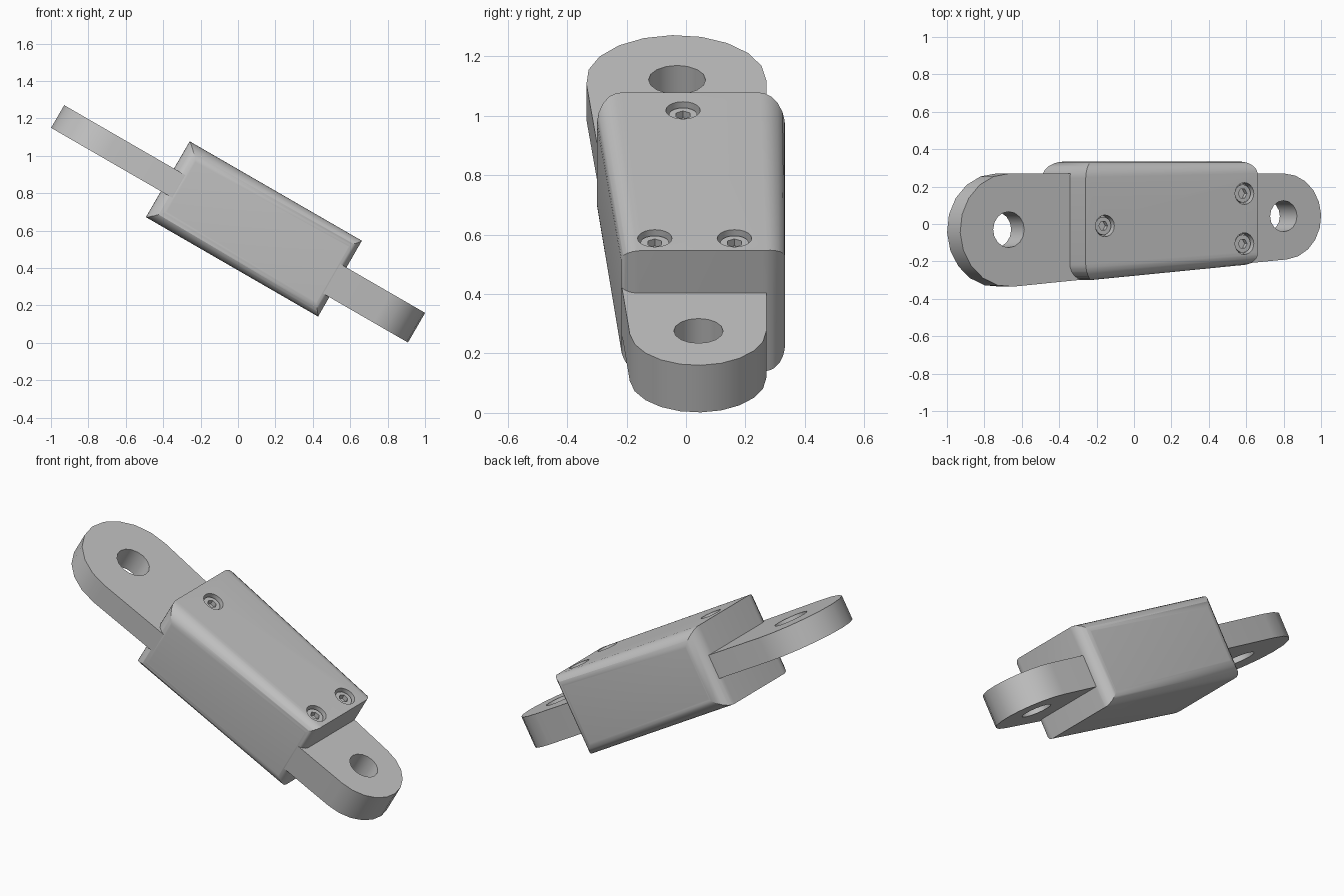
import bpy, bmesh, math
from mathutils import Vector, Matrix

cube = bpy.data.objects.get("Cube")
if cube:
    bpy.data.objects.remove(cube, do_unlink=True)

GREY = (0.55, 0.55, 0.55, 1.0)
metal = bpy.data.materials.new("grey metal")
metal.use_nodes = True
metal.diffuse_color = GREY
metal.node_tree.nodes["Principled BSDF"].inputs["Base Color"].default_value = GREY

# Everything is built lying flat, then tilted 30 degrees about y
TILT = Matrix.Translation((0, 0, 0.635)) @ Matrix.Rotation(math.radians(30), 4, 'Y')
BODY_U = (-0.445, 0.618)
BODY_Z = (-0.214, 0.254)
BACK_Y = 0.333


def front_y(u):
    """Tapered front side of the housing."""
    return -0.268 + 0.0865 * u


def loft(name, rings):
    """Closed solid through rings with equal point counts."""
    bm = bmesh.new()
    loops = [[bm.verts.new(p) for p in ring] for ring in rings]
    n = len(loops[0])
    for a, b in zip(loops, loops[1:]):
        for i in range(n):
            bm.faces.new((a[i], a[(i + 1) % n], b[(i + 1) % n], b[i]))
    bm.faces.new(loops[0])
    bm.faces.new(loops[-1])
    bmesh.ops.recalc_face_normals(bm, faces=bm.faces)
    mesh = bpy.data.meshes.new(name)
    bm.to_mesh(mesh)
    bm.free()
    mesh.materials.append(metal)
    ob = bpy.data.objects.new(name, mesh)
    bpy.context.collection.objects.link(ob)
    return ob


def prism(name, outline, z0, z1):
    return loft(name, [[(x, y, z) for x, y in outline] for z in (z0, z1)])


def arc(cx, cy, r, a0, a1, n):
    steps = [math.radians(a0 + (a1 - a0) * i / n) for i in range(n + 1)]
    return [(cx + r * math.cos(a), cy + r * math.sin(a)) for a in steps]


def disc(name, cx, cy, r, z0, z1, n):
    return prism(name, arc(cx, cy, r, 0, 360, n)[:-1], z0, z1)


def rounded(points, radii, seg=6):
    """Polygon with every corner replaced by an arc."""
    pts = [Vector(p) for p in points]
    out = []
    for i, p in enumerate(pts):
        a = (pts[i - 1] - p).normalized()
        b = (pts[(i + 1) % len(pts)] - p).normalized()
        half, r = a.angle(b) / 2, radii[i]
        t = r / math.tan(half)
        c = p + (a + b).normalized() * (r / math.sin(half))
        s, e = p + a * t - c, p + b * t - c
        out += [tuple(c + s.lerp(e, k / seg).normalized() * r) for k in range(seg + 1)]
    return out


def boolean(ob, cutter, op='DIFFERENCE'):
    cutter.hide_render = True
    mod = ob.modifiers.new("cut", 'BOOLEAN')
    mod.operation, mod.object, mod.solver = op, cutter, 'EXACT'
    bpy.context.view_layer.objects.active = ob
    bpy.ops.object.modifier_apply(modifier=mod.name)
    bpy.data.objects.remove(cutter, do_unlink=True)


parts = []

# Housing: tapered block with rounded long edges
z0, z1 = BODY_Z
rings = []
for u, r in ((BODY_U[0] - 0.05, 0.085), (BODY_U[1] + 0.05, 0.06)):
    section = rounded([(front_y(u), z0), (BACK_Y, z0), (BACK_Y, z1), (front_y(u), z1)], [r] * 4)
    rings.append([(u, y, z) for y, z in section])
housing = loft("housing", rings)

# Trim its ends to a plan with rounded corners
u0, u1 = BODY_U
gap = 0.001
plan = rounded([(u0, front_y(u0) - gap), (u1, front_y(u1) - gap),
                (u1, BACK_Y + gap), (u0, BACK_Y + gap)], [0.085, 0.06, 0.075, 0.09])
boolean(housing, prism("plan_cutter", plan, z0 - 0.1, z1 + 0.1), 'INTERSECT')
parts.append(housing)

# Lugs: round-ended plates with a pin hole, running into the housing
upper = arc(-0.82, -0.033, 0.303, 90, 275, 10) + [(0, -0.265), (0, 0.27)]
lower = arc(0.874, 0.04, 0.23, -85, 90, 10) + [(0, 0.27), (0, -0.265)]
for name, outline, lo, hi, (hx, hy, hr) in (
        ("upper_lug", upper, -0.054, 0.086, (-0.823, -0.03, 0.096)),
        ("lower_lug", lower, -0.094, 0.089, (0.872, 0.042, 0.083))):
    lug = prism(name, outline, lo, hi)
    boolean(lug, disc("pin_cutter", hx, hy, hr, lo - 0.1, hi + 0.1, 16))
    parts.append(lug)

# Screws: counterbore in the housing, recessed head with hex socket
for i, (sx, sy) in enumerate(((-0.326, -0.01), (0.535, 0.163), (0.535, -0.105))):
    boolean(housing, disc("bore_cutter", sx, sy, 0.058, z1 - 0.05, z1 + 0.05, 20))
    head = disc(f"screw_{i + 1}", sx, sy, 0.048, z1 - 0.06, z1 - 0.018, 20)
    boolean(head, disc("socket_cutter", sx, sy, 0.027, z1 - 0.045, z1 + 0.05, 6))
    parts.append(head)

# Tilt into place and shade
bpy.ops.object.select_all(action='DESELECT')
for ob in parts:
    ob.data.transform(TILT)
    ob.select_set(True)
bpy.context.view_layer.objects.active = housing
bpy.ops.object.shade_smooth_by_angle(angle=math.radians(30))
